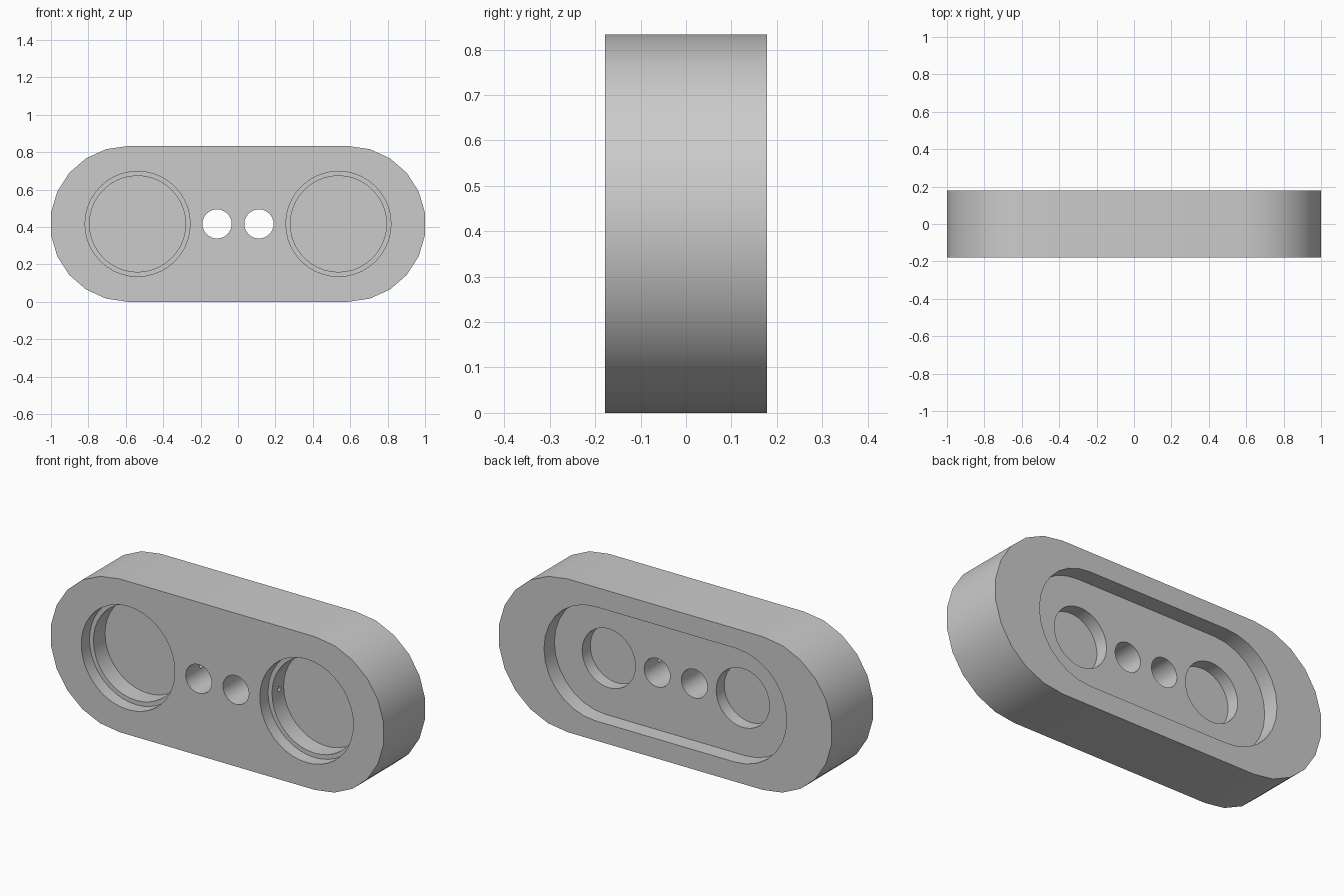
import bpy, bmesh
from math import sin, cos, pi

cube = bpy.data.objects.get("Cube")
if cube:
    bpy.data.objects.remove(cube)

MID_Z = 0.4165          # height of the centre line
FRONT, BACK = -0.178, 0.178

grey = bpy.data.materials.new("light grey")
grey.use_nodes = True
colour = (0.6, 0.6, 0.6, 1)
grey.diffuse_color = colour
grey.node_tree.nodes["Principled BSDF"].inputs["Base Color"].default_value = colour


def slot_profile(half_flat, radius, steps):
    """Rounded slot outline in the xz plane."""
    points = []
    for side in (1, -1):
        for i in range(steps + 1):
            a = -pi / 2 + pi * i / steps
            points.append((side * (half_flat + radius * cos(a)), side * radius * sin(a)))
    return points


def circle_profile(x, radius, steps=40):
    return [(x + radius * cos(2 * pi * i / steps), radius * sin(2 * pi * i / steps))
            for i in range(steps)]


def prism(name, profile, y0, y1):
    """Extrude an xz profile from y0 to y1."""
    bm = bmesh.new()
    face = bm.faces.new([bm.verts.new((x, y0, z + MID_Z)) for x, z in profile])
    result = bmesh.ops.extrude_face_region(bm, geom=[face])
    verts = [g for g in result["geom"] if isinstance(g, bmesh.types.BMVert)]
    bmesh.ops.translate(bm, verts=verts, vec=(0, y1 - y0, 0))
    bmesh.ops.recalc_face_normals(bm, faces=bm.faces)
    mesh = bpy.data.meshes.new(name)
    bm.to_mesh(mesh)
    bm.free()
    mesh.materials.append(grey)
    obj = bpy.data.objects.new(name, mesh)
    bpy.context.collection.objects.link(obj)
    return obj


def cut(cutter):
    """Subtract the cutter from the body and discard it."""
    bpy.context.view_layer.objects.active = body
    mod = body.modifiers.new("cut", "BOOLEAN")
    mod.operation, mod.solver, mod.object = "DIFFERENCE", "EXACT", cutter
    bpy.ops.object.modifier_apply(modifier=mod.name)
    bpy.data.objects.remove(cutter)


# Main rounded block and the slot-shaped recess in its back
body = prism("housing_body", slot_profile(0.5875, MID_Z, 11), FRONT, BACK)
cut(prism("back_recess", slot_profile(0.42, 0.31, 14), BACK - 0.09, BACK + 0.1))

for side in (1, -1):
    # Stepped round pocket in the front
    cut(prism("front_pocket", circle_profile(side * 0.537, 0.257), FRONT - 0.1, FRONT + 0.17))
    cut(prism("pocket_step", circle_profile(side * 0.537, 0.281), FRONT - 0.1, FRONT + 0.07))
    # Shallow round pocket in the back recess floor
    cut(prism("back_pocket", circle_profile(side * 0.403, 0.16), BACK - 0.16, BACK + 0.1))
    # Through hole
    cut(prism("through_hole", circle_profile(side * 0.112, 0.078, 32), FRONT - 0.1, BACK + 0.1))
    # Thin side bore joining the hole to the front pocket
    bpy.ops.mesh.primitive_cylinder_add(vertices=12, radius=0.013, depth=0.24,
                                        location=(side * 0.24, -0.045, MID_Z),
                                        rotation=(0, pi / 2, 0))
    bore = bpy.context.object
    bore.data.materials.append(grey)
    cut(bore)

# Smooth the curved walls, keep the rims sharp
bpy.ops.object.select_all(action="DESELECT")
body.select_set(True)
bpy.context.view_layer.objects.active = body
bpy.ops.object.shade_smooth_by_angle(angle=pi / 6)
